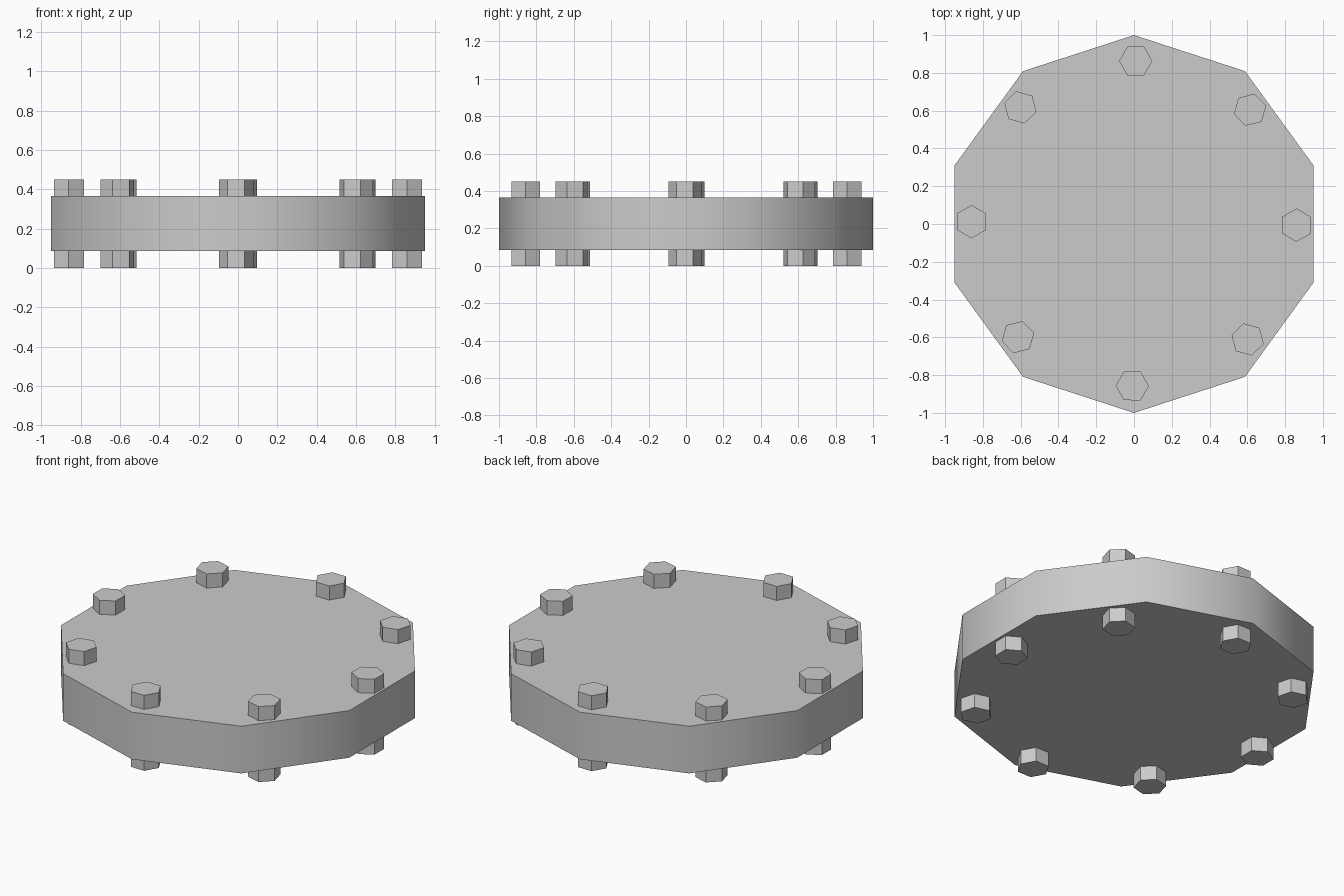
import bpy
from math import cos, sin, radians, pi

if "Cube" in bpy.data.objects:
    bpy.data.objects.remove(bpy.data.objects["Cube"])


def prism(name, sides, radius, z0, z1, x=0, y=0, turn=0):
    """Upright regular prism; its first corner points to +y before turning."""
    bpy.ops.mesh.primitive_cylinder_add(
        vertices=sides, radius=radius, depth=z1 - z0,
        location=(x, y, (z0 + z1) / 2), rotation=(0, 0, turn))
    obj = bpy.context.object
    obj.name = name
    return obj


# Ten-sided plate with a smooth rim and sharp top and bottom edges
prism("plate", 10, 1.0, 0.085, 0.366)
bpy.ops.object.shade_smooth_by_angle(angle=radians(45))

# Ring of eight hexagonal bolts passing through the plate
for i in range(8):
    a = i * pi / 4 - radians(0.6)
    prism(f"bolt_{i + 1}", 6, 0.088, 0.0, 0.45,
          0.86 * cos(a), 0.86 * sin(a) + 0.003, a)
